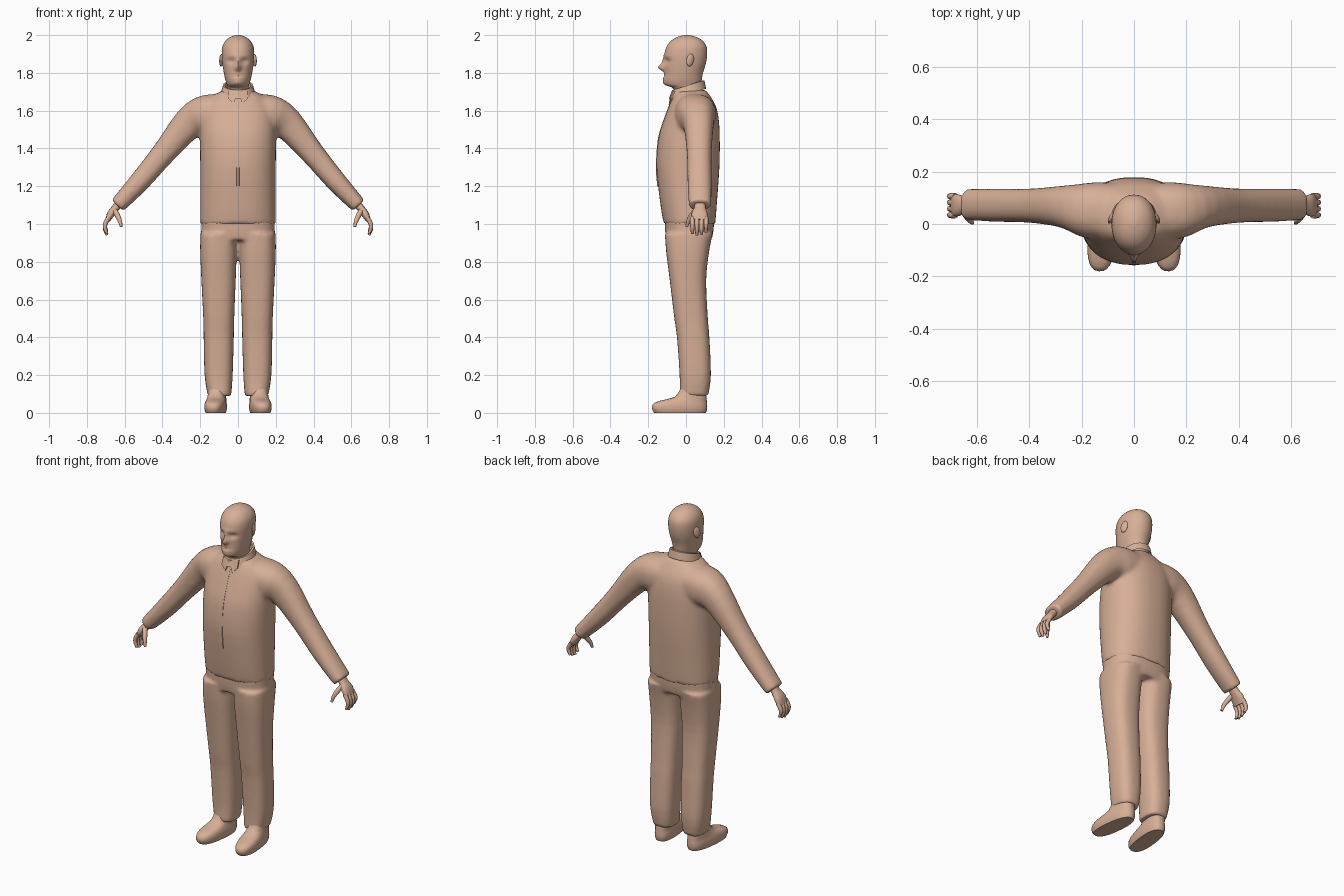
import bpy, bmesh, math
from mathutils import Vector, Matrix

if "Cube" in bpy.data.objects:
    bpy.data.objects.remove(bpy.data.objects["Cube"])

mat = bpy.data.materials.new("warm_tan")
mat.diffuse_color = (0.68, 0.43, 0.31, 1)
mat.use_nodes = True
mat.node_tree.nodes["Principled BSDF"].inputs["Base Color"].default_value = mat.diffuse_color


def spline(rows, sub):
    """Catmull-Rom refinement of section rows."""
    out = []
    for i in range(len(rows) - 1):
        p = [rows[max(0, min(len(rows) - 1, i + k))] for k in (-1, 0, 1, 2)]
        for j in range(sub):
            t = j / sub
            out.append([0.5 * (2 * b + (c - a) * t + (2 * a - 5 * b + 4 * c - d) * t * t
                               + (3 * b - a - 3 * c + d) * t ** 3) for a, b, c, d in zip(*p)])
    return out + [list(rows[-1])]


def loft(bm, rows, seg=24, p=2.0, sub=3, flat=False):
    """Skin superellipse sections (x, y, z, half width, half depth) along a path."""
    rows = spline(rows, sub)
    pts = [Vector(r[:3]) for r in rows]
    rings = []
    for i, r in enumerate(rows):
        t = pts[min(i + 1, len(pts) - 1)] - pts[max(i - 1, 0)]
        t = Vector((0, 0, 1)) if flat else t.normalized()
        u = Vector((0, 1, 0)).cross(t).normalized()
        v = t.cross(u)
        ring = []
        for k in range(seg):
            c, s = math.cos(math.tau * k / seg), math.sin(math.tau * k / seg)
            c = math.copysign(abs(c) ** (2 / p), c)
            s = math.copysign(abs(s) ** (2 / p), s)
            ring.append(bm.verts.new(pts[i] + u * c * r[3] + v * s * r[4]))
        rings.append(ring)
    for a, b in zip(rings, rings[1:]):
        for k in range(seg):
            bm.faces.new((a[k], a[(k + 1) % seg], b[(k + 1) % seg], b[k]))
    bm.faces.new(rings[0][::-1])
    bm.faces.new(rings[-1])
    return [v for ring in rings for v in ring]


def stack(rows, x=0.0):
    """Turn (z, front y, back y, half width) into centred sections."""
    return [(x, (f + b) / 2, z, w, (b - f) / 2) for z, f, b, w in rows]


def finish(name, bm, voxel=0, mirror=False, angle=40):
    bmesh.ops.recalc_face_normals(bm, faces=bm.faces)
    me = bpy.data.meshes.new(name)
    bm.to_mesh(me)
    bm.free()
    me.materials.append(mat)
    ob = bpy.data.objects.new(name, me)
    bpy.context.collection.objects.link(ob)
    bpy.ops.object.select_all(action='DESELECT')
    ob.select_set(True)
    bpy.context.view_layer.objects.active = ob
    bpy.ops.object.shade_smooth_by_angle(angle=math.radians(angle))
    if voxel:
        m = ob.modifiers.new("fuse", 'REMESH')
        m.mode, m.voxel_size, m.use_smooth_shade = 'VOXEL', voxel, True
        m = ob.modifiers.new("soften", 'SMOOTH')
        m.factor, m.iterations = 0.5, 6
    if mirror:
        ob.modifiers.new("mirror", 'MIRROR')
    return ob


# Jacket: body and both sleeves fused
bm = bmesh.new()
loft(bm, stack([(1.0, -.118, .155, .199), (1.1, -.135, .163, .2), (1.3, -.157, .177, .2),
                (1.45, -.147, .179, .202), (1.55, -.118, .174, .2), (1.62, -.092, .16, .185),
                (1.675, -.07, .13, .14), (1.71, -.055, .105, .075)]), 40, 2.3, flat=True)
for s in (1, -1):
    loft(bm, [(s * x, y, z, a, b) for x, y, z, a, b in (
        (.05, .045, 1.585, .1, .11), (.17, .052, 1.575, .108, .108), (.26, .066, 1.532, .086, .082),
        (.39, .07, 1.38, .064, .066), (.52, .072, 1.225, .055, .064), (.638, .074, 1.098, .043, .06))],
         24, 2.3)
finish("jacket", bm, 0.011)

# Thin front closure strip following the chest
bm = bmesh.new()
loft(bm, [(0, y, z, .007, .004) for y, z in
          ((-.148, 1.2), (-.155, 1.3), (-.145, 1.45), (-.115, 1.55), (-.089, 1.62), (-.07, 1.665))],
     8, 4)
finish("jacket_front_strip", bm)

# Trousers: hips and both legs fused
bm = bmesh.new()
loft(bm, stack([(.915, -.104, .135, .192), (.96, -.11, .145, .194), (1.03, -.114, .15, .194)]),
     40, 2.5, flat=True)
for s in (1, -1):
    loft(bm, [(s * (i + o) / 2, (f + b) / 2, z, (o - i) / 2, (b - f) / 2) for z, i, o, f, b in (
        (.09, .036, .16, -.034, .118), (.2, .028, .177, -.034, .132), (.4, .022, .182, -.048, .124),
        (.5, .02, .184, -.062, .116), (.7, .012, .194, -.086, .107), (.85, .006, .2, -.105, .122),
        (.95, .004, .199, -.112, .142))], 28, 2.6, flat=True)
finish("trousers", bm, 0.010)

# Shoes, toes turned slightly outward
bm = bmesh.new()
vs = loft(bm, stack([(0, -.17, .105, .05), (.02, -.182, .112, .056), (.045, -.178, .112, .056),
                     (.063, -.145, .11, .052), (.085, -.06, .108, .048), (.13, -.03, .1, .044)], .108),
          28, 2.5, 2, flat=True)
bmesh.ops.rotate(bm, verts=vs, cent=(.105, .06, 0), matrix=Matrix.Rotation(.11, 3, 'Z'))
finish("shoes", bm, mirror=True)

# Head and neck, with the face shaped by soft bumps (x, z, spread x, spread z, amount)
bm = bmesh.new()
vs = loft(bm, stack([(1.64, -.05, .075, .056), (1.70, -.062, .078, .058), (1.722, -.074, .08, .056),
                     (1.736, -.108, .081, .058), (1.76, -.116, .083, .066), (1.80, -.113, .09, .075),
                     (1.85, -.113, .105, .083), (1.90, -.113, .112, .086), (1.94, -.102, .108, .082),
                     (1.97, -.079, .089, .066), (1.99, -.046, .055, .04), (2.0, -.01, .02, .012)]),
          64, 2.1, 5, flat=True)
bumps = [(0, 1.828, .014, .017, -.034), (0, 1.858, .011, .022, -.014), (0, 1.773, .025, .022, -.007),
         (0, 1.782, .026, .004, .007), (0, 1.748, .025, .012, -.005), (0, 1.89, .05, .01, -.004)]
bumps += [(s * .036, 1.862, .021, .013, .014) for s in (1, -1)]
for v in vs:
    if v.co.y < -.03:
        x, z = v.co.x, v.co.z
        v.co.y += sum(a * math.exp(-((x - bx) / sx) ** 2 - ((z - bz) / sz) ** 2)
                      for bx, bz, sx, sz, a in bumps)
finish("head", bm, angle=60)

# Ears, leaning back and flared outward
bm = bmesh.new()
bmesh.ops.create_uvsphere(bm, u_segments=14, v_segments=10, radius=1)
bmesh.ops.transform(bm, verts=bm.verts, matrix=(
    Matrix.Translation((.088, .022, 1.868)) @ Matrix.Rotation(.4, 4, 'Z')
    @ Matrix.Rotation(-.2, 4, 'X') @ Matrix.Diagonal((.009, .021, .034, 1))))
finish("ears", bm, mirror=True)

# Standing collar, higher at the back
bm = bmesh.new()
rings = []
for r, h in ((.094, 0), (.081, .045), (.07, .045), (.068, .0)):
    rings.append([bm.verts.new((r * .98 * math.sin(a), .008 - r * 1.05 * math.cos(a) + h * .1,
                                1.69 - .026 * math.cos(a) + h))
                  for a in (math.tau * k / 28 for k in range(28))])
for a, b in zip(rings, rings[1:]):
    for k in range(28):
        bm.faces.new((a[k], a[(k + 1) % 28], b[(k + 1) % 28], b[k]))
finish("collar", bm)

# Collar points at the front
bm = bmesh.new()
pts = [(.003, -.079, 1.70), (.05, -.066, 1.705), (.052, -.082, 1.665), (.022, -.092, 1.632)]
front = [bm.verts.new(p) for p in pts]
back = [bm.verts.new((x, y + .012, z)) for x, y, z in pts]
bm.faces.new(front)
bm.faces.new(back[::-1])
for k in range(4):
    bm.faces.new((front[k], back[k], back[(k + 1) % 4], front[(k + 1) % 4]))
finish("collar_points", bm, mirror=True)

# Hands: palm, four curled fingers and a thumb
bm = bmesh.new()
loft(bm, [(.625, .074, 1.115, .022, .028), (.648, .074, 1.085, .02, .03), (.672, .072, 1.055, .02, .042),
          (.69, .07, 1.02, .014, .042)], 16, 2.4)
for k in range(4):
    y, d = .034 + .024 * k, (.004, -.004, 0, .012)[k]
    loft(bm, [(.683, y, 1.035, .012, .0125), (.701, y, 1.005, .012, .012),
              (.704, y, .975 + d, .0105, .011), (.693, y, .945 + d, .007, .008)], 8)
loft(bm, [(.655, .055, 1.075, .014, .014), (.638, .03, 1.045, .014, .014),
          (.625, .012, 1.015, .011, .011), (.618, .004, .985, .007, .007)], 10)
finish("hands", bm, mirror=True, angle=60)
